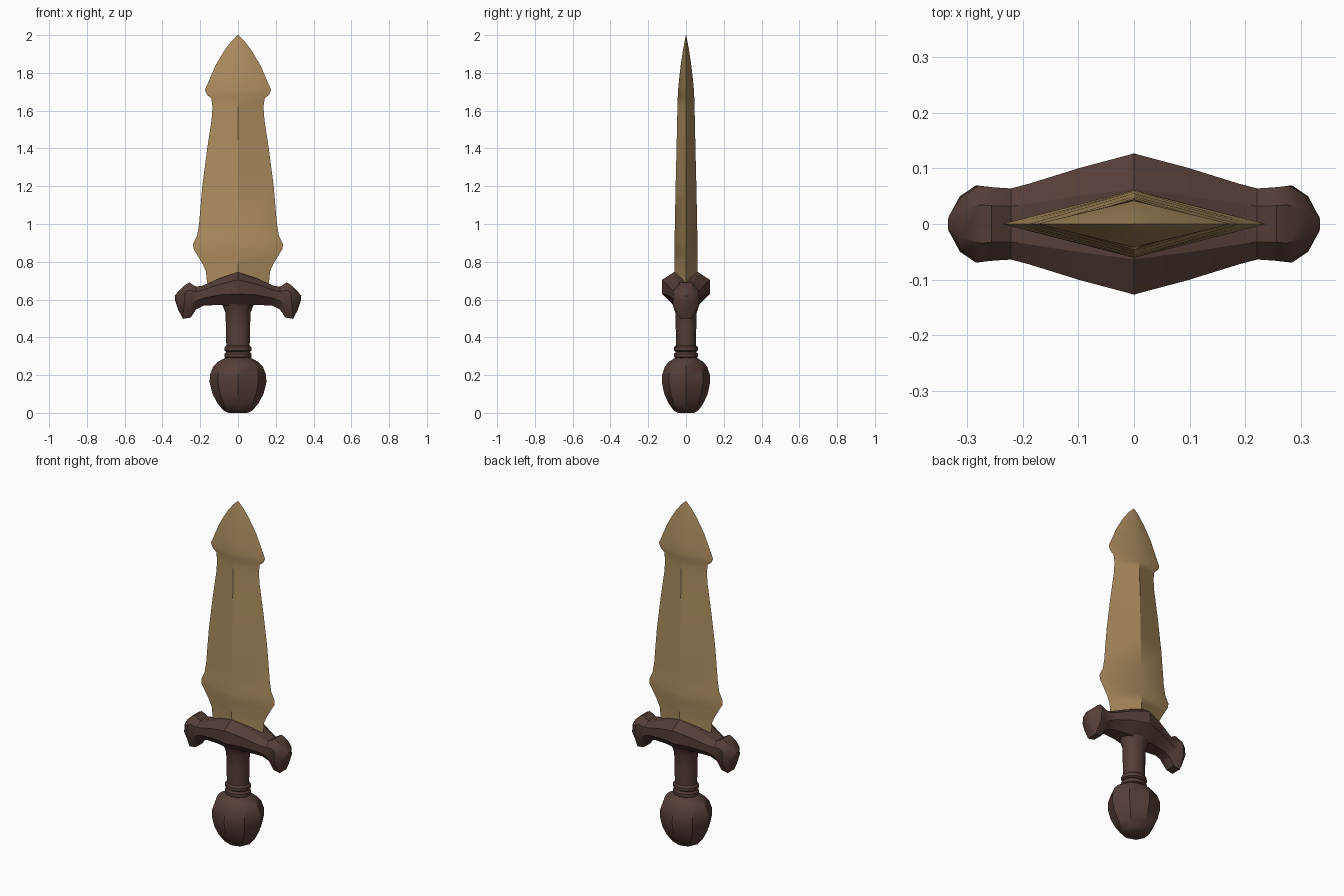
import bpy, bmesh, math

if "Cube" in bpy.data.objects:
    bpy.data.objects.remove(bpy.data.objects["Cube"])


def material(name, rgb):
    m = bpy.data.materials.new(name)
    m.diffuse_color = (*rgb, 1)
    m.use_nodes = True
    m.node_tree.nodes["Principled BSDF"].inputs["Base Color"].default_value = m.diffuse_color
    return m


BRONZE = material("bronze", (0.42, 0.27, 0.115))
BROWN = material("dark brown", (0.092, 0.048, 0.039))


def loft(name, rings, mat, angle):
    """Skin a list of equal-length closed rings and cap both ends."""
    bm = bmesh.new()
    rows = [[bm.verts.new(p) for p in ring] for ring in rings]
    n = len(rows[0])
    for a, b in zip(rows, rows[1:]):
        for i in range(n):
            j = (i + 1) % n
            bm.faces.new((a[i], a[j], b[j], b[i]))
    bm.faces.new(rows[0][::-1])
    bm.faces.new(rows[-1])
    bmesh.ops.remove_doubles(bm, verts=bm.verts, dist=0.0005)
    bmesh.ops.recalc_face_normals(bm, faces=bm.faces)
    mesh = bpy.data.meshes.new(name)
    bm.to_mesh(mesh)
    bm.free()
    mesh.materials.append(mat)
    ob = bpy.data.objects.new(name, mesh)
    bpy.context.collection.objects.link(ob)
    bpy.ops.object.select_all(action='DESELECT')
    bpy.context.view_layer.objects.active = ob
    ob.select_set(True)
    bpy.ops.object.shade_smooth_by_angle(angle=math.radians(angle))
    return ob


def turned(name, profile, sides, squash, angle):
    """Faceted turned part from (z, radius) pairs, flattened in y."""
    rings = [[(r * math.cos(i * math.tau / sides),
               r * squash * math.sin(i * math.tau / sides), z)
              for i in range(sides)] for z, r in profile]
    return loft(name, rings, BROWN, angle)


# Blade: diamond section, (z, half width, half thickness)
blade = [(0.62, 0.15, 0.058), (0.70, 0.165, 0.059), (0.75, 0.17, 0.06),
         (0.79, 0.188, 0.06), (0.84, 0.218, 0.061), (0.87, 0.236, 0.061),
         (0.895, 0.238, 0.061), (0.94, 0.216, 0.06), (1.0, 0.206, 0.059),
         (1.2, 0.189, 0.055), (1.4, 0.163, 0.05), (1.55, 0.14, 0.047),
         (1.62, 0.135, 0.045), (1.665, 0.141, 0.044), (1.685, 0.165, 0.043),
         (1.71, 0.175, 0.042), (1.77, 0.149, 0.036), (1.84, 0.119, 0.028),
         (1.92, 0.071, 0.016), (1.97, 0.033, 0.007), (2.0, 0.002, 0.001)]
loft("blade", [[(w, 0, z), (0, t, z), (-w, 0, z), (0, -t, z)]
               for z, w, t in blade], BRONZE, 32)

# Guard: (top x, top z, bottom x, bottom z, half depth), mirrored in x
arm = [(0, 0.745, 0, 0.56, 0.127), (0.1, 0.712, 0.09, 0.572, 0.101),
       (0.19, 0.673, 0.18, 0.568, 0.073), (0.222, 0.668, 0.222, 0.548, 0.064),
       (0.257, 0.69, 0.25, 0.505, 0.066), (0.275, 0.682, 0.292, 0.498, 0.069),
       (0.31, 0.65, 0.316, 0.545, 0.05), (0.335, 0.62, 0.333, 0.595, 0.012)]
SECTION = [(0.5, 0.0), (1.0, 0.22), (1.0, 0.62), (0.45, 1.0)]


def guard_ring(xt, zt, xb, zb, d, side):
    half = [(side * (xt + (xb - xt) * f), d * k, zt + (zb - zt) * f)
            for k, f in SECTION]
    return half + [(x, -y, z) for x, y, z in reversed(half)]


loft("guard", [guard_ring(*s, -1) for s in reversed(arm[1:])]
     + [guard_ring(*s, 1) for s in arm], BROWN, 30)

# Grip with a flared top
turned("grip", [(0.28, 0.062), (0.36, 0.062), (0.45, 0.064), (0.53, 0.066),
                (0.56, 0.078), (0.60, 0.095)], 12, 0.85, 35)

# Two collar rings under the grip
for i, z in enumerate((0.305, 0.34)):
    turned(f"collar_{i + 1}", [(z - 0.018, 0.06), (z - 0.01, 0.072),
                               (z + 0.008, 0.072), (z + 0.018, 0.06)],
           12, 0.87, 35)

# Ribbed pommel
turned("pommel", [(0.0, 0.05), (0.012, 0.076), (0.05, 0.108), (0.10, 0.135),
                  (0.16, 0.15), (0.20, 0.149), (0.245, 0.132),
                  (0.27, 0.108), (0.29, 0.07), (0.305, 0.06)], 8, 0.85, 35)
